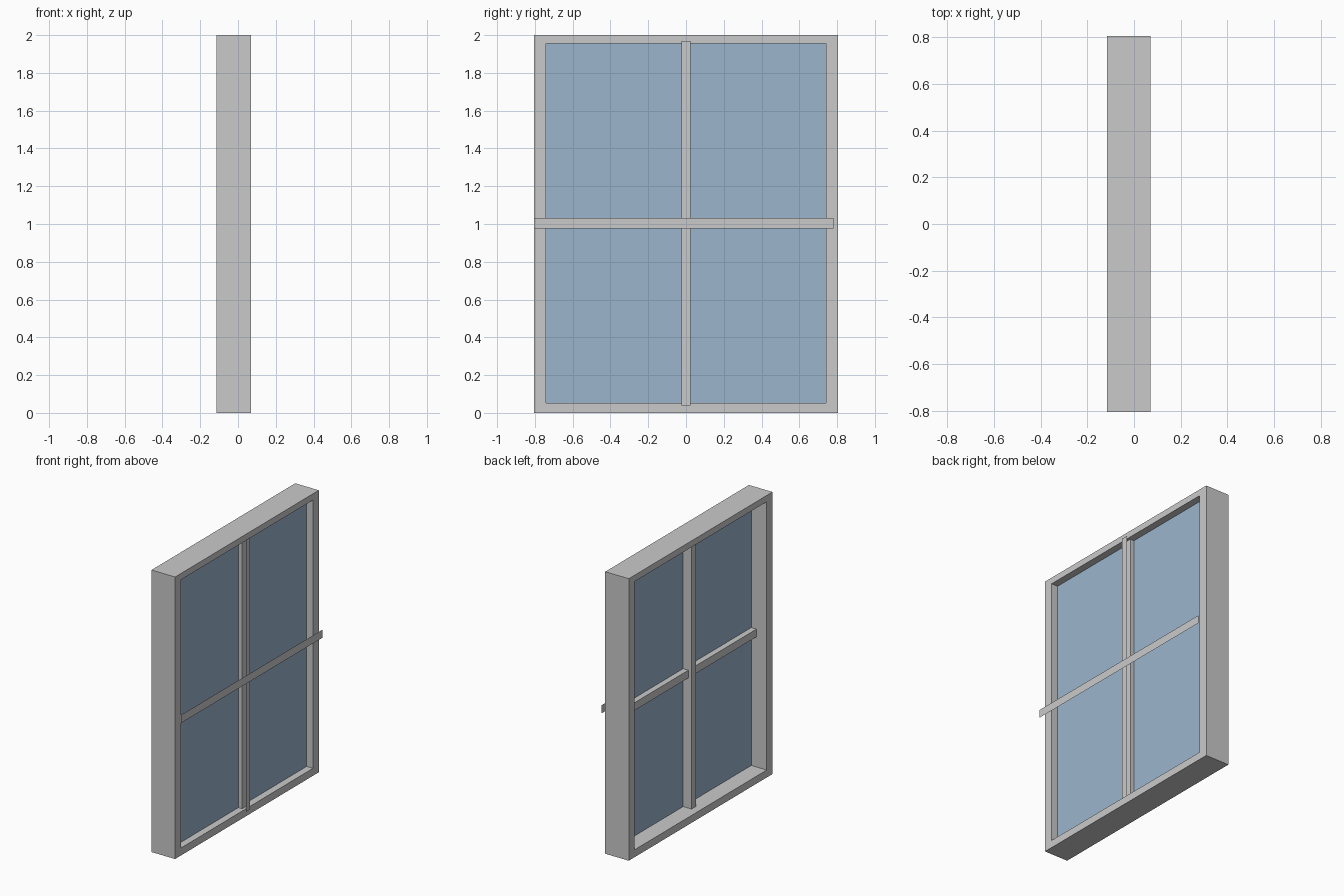
import bpy, bmesh

if "Cube" in bpy.data.objects:
    bpy.data.objects.remove(bpy.data.objects["Cube"])


def material(name, rgb):
    m = bpy.data.materials.new(name)
    m.diffuse_color = (*rgb, 1)
    m.use_nodes = True
    m.node_tree.nodes["Principled BSDF"].inputs["Base Color"].default_value = m.diffuse_color
    return m


GREY = material("frame_grey", (0.59, 0.59, 0.59))
BLUE = material("glass_blue", (0.33, 0.46, 0.60))


def finish(name, bm, mat):
    me = bpy.data.meshes.new(name)
    bm.to_mesh(me)
    bm.free()
    me.materials.append(mat)
    ob = bpy.data.objects.new(name, me)
    bpy.context.collection.objects.link(ob)
    return ob


def box(name, x, y, z, mat):
    bm = bmesh.new()
    bmesh.ops.create_cube(bm, size=1)
    for v in bm.verts:
        for i, (lo, hi) in enumerate((x, y, z)):
            v.co[i] = hi if v.co[i] > 0 else lo
    return finish(name, bm, mat)


def plate(name, x, y, z, mat):
    # single sheet facing +x
    bm = bmesh.new()
    pts = ((y[0], z[0]), (y[1], z[0]), (y[1], z[1]), (y[0], z[1]))
    bm.faces.new([bm.verts.new((x, a, b)) for a, b in pts])
    return finish(name, bm, mat)


def ring(name, x, outer, inner, mat):
    # mitred rectangular frame, four faces per side
    bm = bmesh.new()
    loops = []
    for xx, (y, z0, z1) in ((x[0], outer), (x[1], outer), (x[1], inner), (x[0], inner)):
        loops.append([bm.verts.new((xx, a, b))
                      for a, b in ((-y, z0), (y, z0), (y, z1), (-y, z1))])
    for k in range(4):
        a, b = loops[k], loops[(k + 1) % 4]
        for i in range(4):
            j = (i + 1) % 4
            bm.faces.new((a[i], a[j], b[j], b[i]))
    bmesh.ops.recalc_face_normals(bm, faces=bm.faces)
    return finish(name, bm, mat)


# Outer frame and glass pane
ring("outer_frame", (-0.115, 0.07), (0.805, 0, 2), (0.74, 0.053, 1.955), GREY)
box("glass_pane", (0.006, 0.02), (-0.74, 0.74), (0.053, 1.955), BLUE)

# Glazing bars behind the glass
box("back_vertical_bar", (-0.06, 0.01), (-0.024, 0.023), (0.04, 1.968), GREY)
box("back_horizontal_bar", (-0.035, 0.01), (-0.75, 0.75), (0.976, 1.031), GREY)

# Front vertical bar with its thin cover strip
box("front_vertical_bar", (0.015, 0.05), (-0.024, 0.023), (0.04, 1.968), GREY)
plate("vertical_cover_strip", 0.08, (-0.024, 0.023), (0.04, 1.968), GREY)

# Thin horizontal cover strip standing proud of the frame
plate("horizontal_cover_strip", 0.115, (-0.805, 0.78), (0.975, 1.032), GREY)
